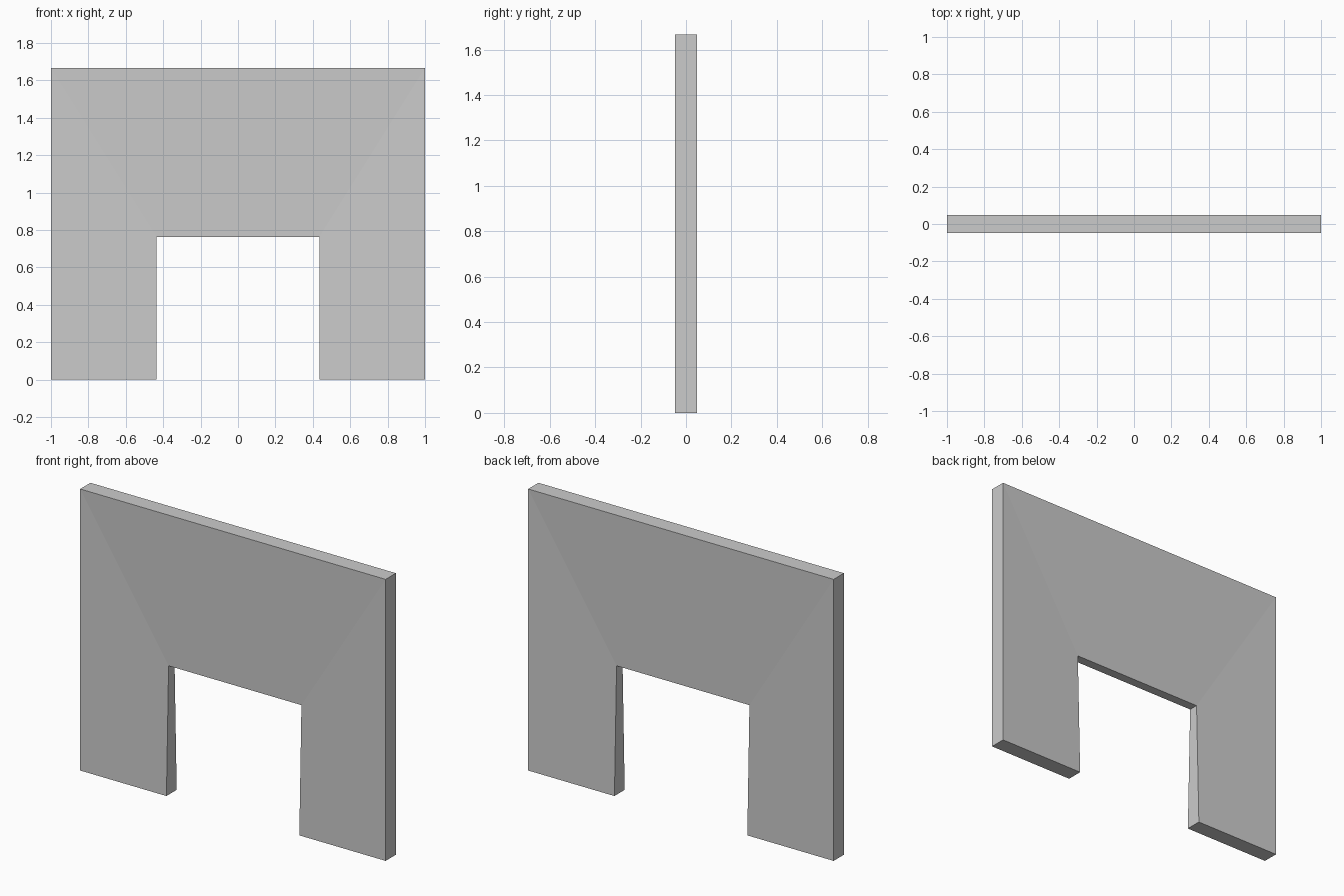
import bpy
import bmesh

if "Cube" in bpy.data.objects:
    bpy.data.objects.remove(bpy.data.objects["Cube"])

W, H = 1.0, 1.666          # outer half width and height
OW, OH = 0.435, 0.763      # doorway half width and height
T, T_IN = 0.048, 0.028     # half thickness: general, and at the doorway's top corners

# Outline as (x, z, half thickness), running round the wall
profile = [
    (-W, 0, T), (-W, H, T), (W, H, T), (W, 0, T),
    (OW, 0, T), (OW, OH, T_IN), (-OW, OH, T_IN), (-OW, 0, T),
]

bm = bmesh.new()
front = [bm.verts.new((x, -t, z)) for x, z, t in profile]
back = [bm.verts.new((x, t, z)) for x, z, t in profile]

# Left leg, lintel and right leg on both sides
for side in (front, back):
    for quad in ((0, 1, 6, 7), (1, 2, 5, 6), (2, 3, 4, 5)):
        bm.faces.new([side[i] for i in quad])

# Rim: outer edges, feet and doorway reveal
n = len(profile)
for i in range(n):
    j = (i + 1) % n
    bm.faces.new((front[i], front[j], back[j], back[i]))

bmesh.ops.recalc_face_normals(bm, faces=bm.faces[:])
mesh = bpy.data.meshes.new("doorway_wall")
bm.to_mesh(mesh)
bm.free()
bpy.context.collection.objects.link(bpy.data.objects.new("doorway_wall", mesh))
